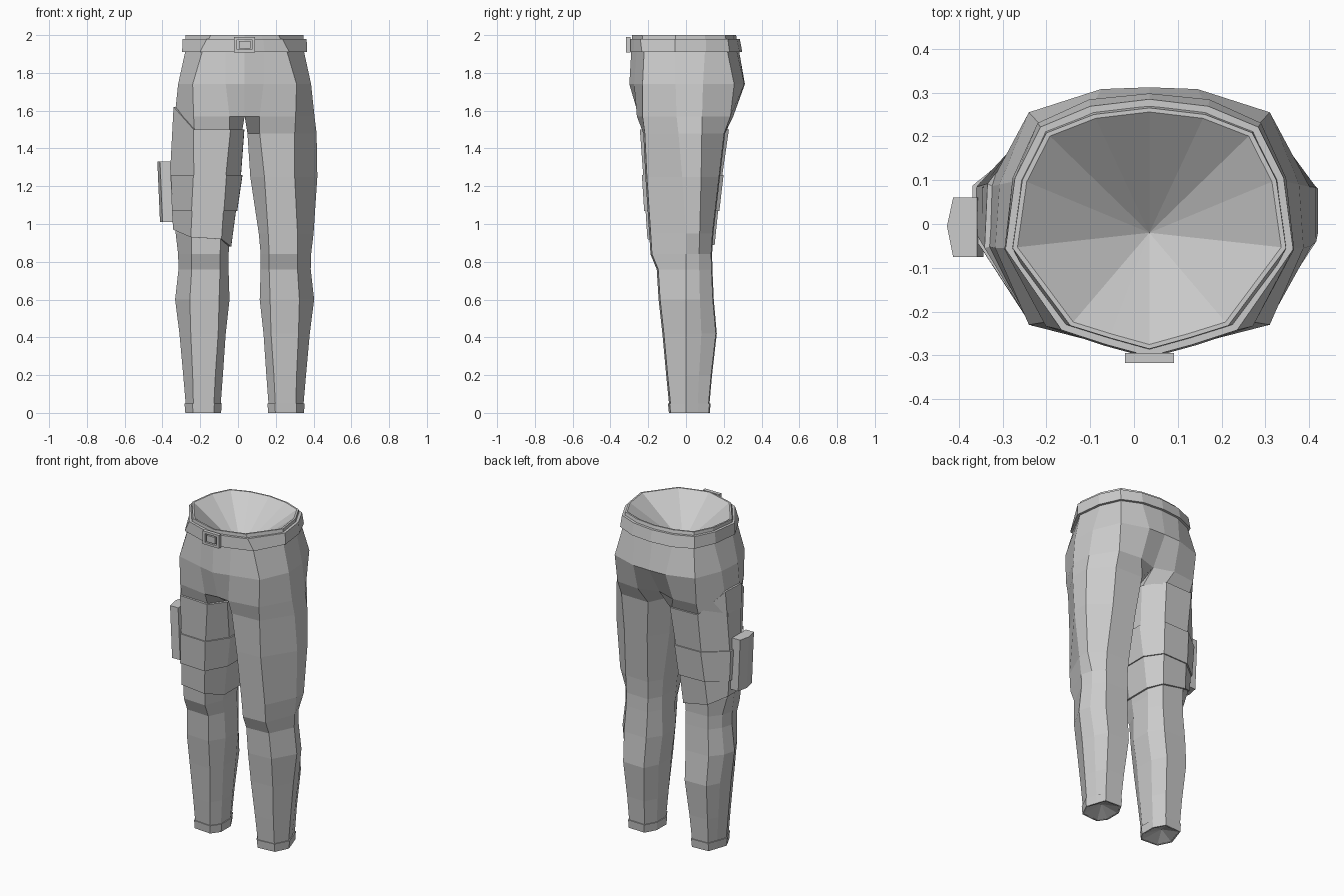
import bpy, bmesh, math
from mathutils import Vector

if "Cube" in bpy.data.objects:
    bpy.data.objects.remove(bpy.data.objects["Cube"])

CX = 0.035  # symmetry axis of the trousers

cloth = bpy.data.materials.new("grey_cloth")
cloth.diffuse_color = (0.6, 0.6, 0.6, 1)
cloth.use_nodes = True
cloth.node_tree.nodes["Principled BSDF"].inputs["Base Color"].default_value = cloth.diffuse_color


def finish(name, bm, x=0.0):
    bmesh.ops.recalc_face_normals(bm, faces=bm.faces[:])
    me = bpy.data.meshes.new(name)
    bm.to_mesh(me)
    bm.free()
    me.materials.append(cloth)
    ob = bpy.data.objects.new(name, me)
    ob.location.x = x
    bpy.context.collection.objects.link(ob)
    return ob


def mirror(ob):
    mod = ob.modifiers.new("mirror", 'MIRROR')
    mod.use_clip = True
    mod.merge_threshold = 0.0005


def bridge(bm, a, b, closed=True):
    n = len(a)
    for i in range(n if closed else n - 1):
        j = (i + 1) % n
        bm.faces.new((a[i], a[j], b[j], b[i]))


def loft(name, rings, x=0.0, cyclic=False, caps=False):
    """Skin closed rings; cyclic joins the last ring to the first."""
    bm = bmesh.new()
    vs = [[bm.verts.new(p) for p in r] for r in rings]
    for a, b in zip(vs, vs[1:]):
        bridge(bm, a, b)
    if cyclic:
        bridge(bm, vs[-1], vs[0])
    if caps:
        bm.faces.new(vs[0])
        bm.faces.new(vs[-1])
    return finish(name, bm, x)


# Leg sections: z, inner, front edge, outer front edge, outer, front y, back y, middle y
LEG = [
    (0.00, .130, .165, .270, .308, -.085, .120, .00),
    (0.20, .115, .155, .275, .325, -.105, .138, .00),
    (0.42, .100, .140, .285, .345, -.125, .163, .00),
    (0.60, .080, .135, .290, .368, -.145, .147, .00),
    (0.76, .085, .130, .280, .350, -.155, .140, .00),
    (0.84, .085, .130, .280, .352, -.188, .138, .00),
    (0.95, .075, .125, .280, .365, -.195, .145, .00),
    (1.25, .030, .105, .265, .385, -.215, .180, -.02),
    (1.48, .015, .080, .265, .381, -.226, .207, -.04),
]
# Hip half sections, front centre round the outside to back centre
HIP = [
    (1.57, [(0, -.25), (.08, -.26), (.27, -.23), (.37, -.05), (.366, .085), (.27, .235), (.12, .25), (0, .21)]),
    (1.74, [(0, -.30), (.10, -.275), (.275, -.23), (.352, -.055), (.342, .09), (.275, .255), (.11, .308), (0, .312)]),
    (1.91, [(0, -.29), (.10, -.262), (.225, -.222), (.315, -.055), (.297, .10), (.243, .22), (.13, .27), (0, .282)]),
    (2.00, [(0, -.285), (.09, -.26), (.18, -.232), (.312, -.055), (.29, .10), (.235, .208), (.127, .25), (0, .265)]),
]


def leg_section(z, ui, ub, uc, uo, yf, yb, ym):
    return [(ui, ym + (yf - ym) * .4), (ub, yf), (uc, yf + .008), (uo, ym),
            (uo - (.02 if z < .9 else 0), ym + (yb - ym) * .5),
            (uc, yb - .005), (ub, yb), (ui, ym + (yb - ym) * .45)]


ROWS = [(r[0], leg_section(*r)) for r in LEG] + HIP


def surf(i, z, off=0.0, centre=(.2, 0)):
    """Point i of the section at height z, pushed outwards by off."""
    z0 = max(0, min(z, 2))
    for (za, a), (zb, b) in zip(ROWS, ROWS[1:]):
        if za <= z0 <= zb:
            t = (z0 - za) / (zb - za)
            p = Vector(a[i]).lerp(Vector(b[i]), t)
            break
    c = Vector(centre)
    p += (p - c).normalized() * off
    return Vector((p.x, p.y, z))


# Trousers: one half with leg, hip, funnel-shaped lining and ankle cap
bm = bmesh.new()
vs = [[bm.verts.new((u, y, z)) for u, y in pts] for z, pts in ROWS]
for k in range(len(vs) - 1):
    bridge(bm, vs[k], vs[k + 1], closed=k < len(LEG))
rim = [bm.verts.new((u * .965, y * .965, 2.0)) for u, y in HIP[-1][1]]
bridge(bm, vs[-1], rim, closed=False)
tip = bm.verts.new((0, -.02, 1.78))
for a, b in zip(rim, rim[1:]):
    bm.faces.new((a, b, tip))
sole = bm.verts.new((.22, .02, .04))
for i in range(8):
    bm.faces.new((vs[0][i], vs[0][(i + 1) % 8], sole))
mirror(finish("trousers", bm, CX))


# Shell wrapped round a leg, with its own bottom and top height at each edge
def wrap(name, bottom, top, off, side, depth=.004):
    rings = []
    for zs, o in ((bottom, -depth), (bottom, off), (top, off), (top, -depth)):
        ring = [surf(i, zs[i], o) for i in range(8)]
        rings.append([(p.x * side, p.y, p.z) for p in ring])
    return loft(name, rings, CX, cyclic=True)


mirror(wrap("ankle_cuff", [0.0] * 8, [0.05] * 8, .006, 1))
wrap("thigh_panel", [1.24] * 8, [1.5, 1.5, 1.5, 1.62, 1.62, 1.5, 1.5, 1.5], .012, -1)
wrap("pocket_band", [1.07] * 8, [1.26] * 8, .020, -1)
wrap("lower_panel", [.88, .92, .93, .97, .97, .92, .89, .88], [1.09] * 8, .012, -1)

# Belt round the whole waist
belt = []
for z, o in ((1.91, -.004), (1.91, .016), (1.98, .016), (1.98, -.004)):
    half = [surf(i, z, o, (0, 0)) for i in range(8)]
    other = [Vector((-p.x, p.y, p.z)) for p in half[-2:0:-1]]
    belt.append(half + other)
loft("belt", belt, CX, cyclic=True)


# Buckle: square frame with a plate inside
def rect(w, h, y):
    return [(sx * w, y, 1.95 + sz * h) for sx, sz in ((-1, -1), (1, -1), (1, 1), (-1, 1))]


loft("buckle_frame", [rect(.056, .041, -.295), rect(.056, .041, -.317),
                      rect(.040, .027, -.317), rect(.040, .027, -.295)], CX, cyclic=True)
loft("buckle_plate", [rect(.030, .020, -.295), rect(.030, .020, -.317)], CX, caps=True)

# Side pouch: five-sided prism leaning with the thigh
plan = [(-.358, -.075), (-.413, -.075), (-.427, -.005), (-.413, .06), (-.358, .06)]
loft("side_pouch", [[(x + dx, y, z) for x, y in plan]
                    for z, dx in ((1.01, .014), (1.33, 0))], caps=True)
